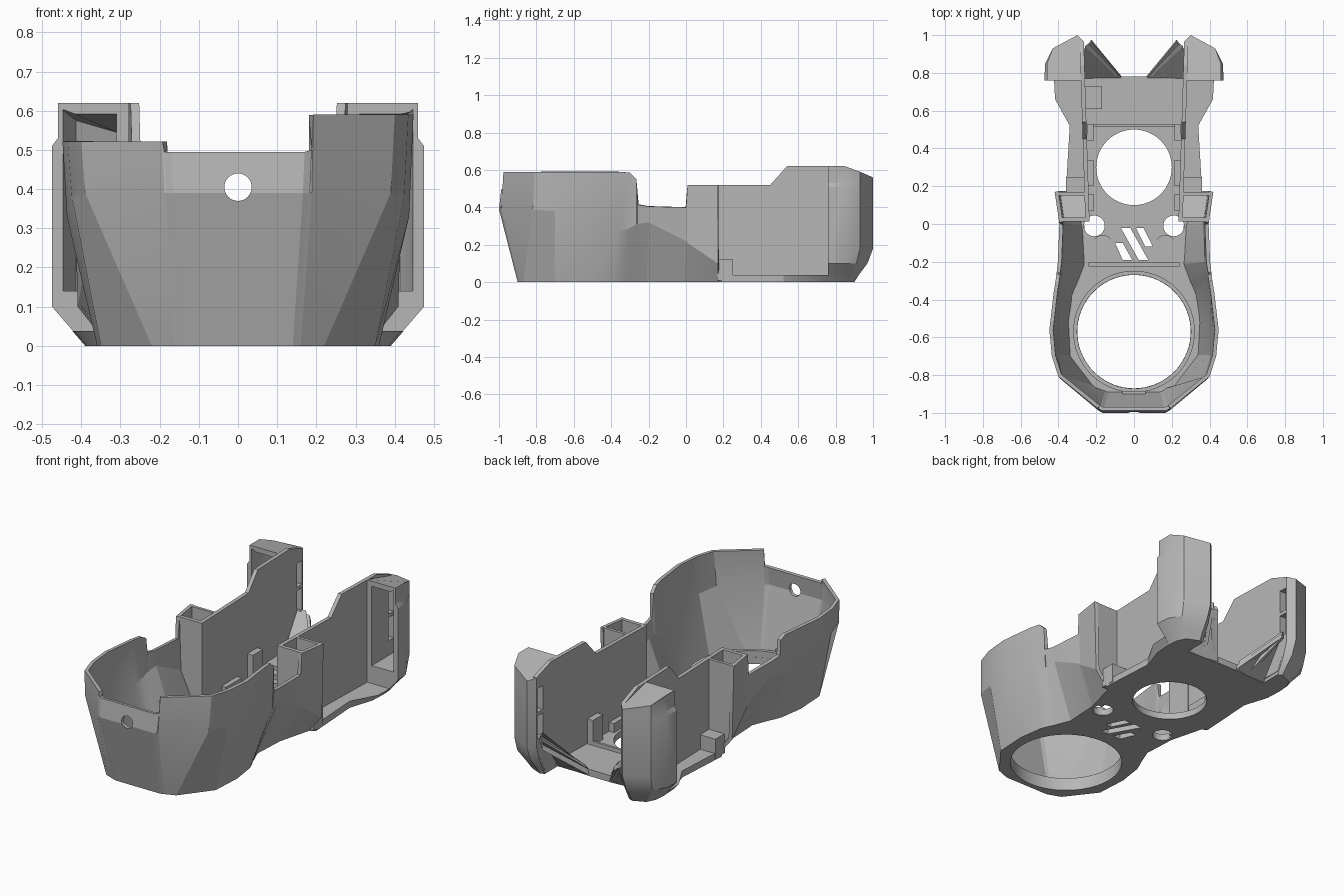
import bpy, bmesh, math

cube = bpy.data.objects.get("Cube")
if cube:
    bpy.data.objects.remove(cube, do_unlink=True)

grey = bpy.data.materials.new("plastic grey")
grey.use_nodes = True
grey.diffuse_color = (0.47, 0.47, 0.47, 1)
grey.node_tree.nodes["Principled BSDF"].inputs["Base Color"].default_value = (0.47, 0.47, 0.47, 1)


def add(name, verts, faces, fix=True):
    bm = bmesh.new()
    vs = [bm.verts.new(v) for v in verts]
    for f in faces:
        bm.faces.new([vs[i] for i in f])
    if fix:
        bmesh.ops.recalc_face_normals(bm, faces=bm.faces)
    me = bpy.data.meshes.new(name)
    bm.to_mesh(me)
    bm.free()
    me.materials.append(grey)
    ob = bpy.data.objects.new(name, me)
    bpy.context.collection.objects.link(ob)
    return ob


def loft(name, rings):
    """Closed solid through rings of equal length."""
    n = len(rings[0])
    verts = [p for r in rings for p in r]
    faces = [tuple(range(n)), tuple(range(len(verts) - n, len(verts)))]
    for k in range(len(rings) - 1):
        for i in range(n):
            j = (i + 1) % n
            faces.append((k * n + i, k * n + j, k * n + n + j, k * n + n + i))
    return add(name, verts, faces)


def prism(name, pts, axis, a, b):
    """Extrude a 2D outline along the y or z axis from a to b."""
    def at(p, h):
        return (p[0], h, p[1]) if axis == "y" else (p[0], p[1], h)
    return loft(name, [[at(p, h) for p in pts] for h in (a, b)])


def box(name, x0, x1, y0, y1, z0, z1):
    return prism(name, [(x0, y0), (x1, y0), (x1, y1), (x0, y1)], "z", z0, z1)


def circle(x, y, r, n=48):
    return [(x + r * math.cos(2 * math.pi * i / n), y + r * math.sin(2 * math.pi * i / n)) for i in range(n)]


def bake(ob):
    me = bpy.data.meshes.new_from_object(ob.evaluated_get(bpy.context.evaluated_depsgraph_get()))
    ob.modifiers.clear()
    ob.data = me


def cut(ob, cutters):
    for c in cutters:
        m = ob.modifiers.new("cut", "BOOLEAN")
        m.operation, m.solver, m.object = "DIFFERENCE", "EXACT", c
    bake(ob)
    for c in cutters:
        bpy.data.objects.remove(c, do_unlink=True)


def plate(name, loops, z0, z1):
    """Flat plate: first loop is the outline, the rest are holes."""
    cu = bpy.data.curves.new(name, "CURVE")
    cu.dimensions, cu.fill_mode, cu.extrude = "2D", "BOTH", (z1 - z0) / 2
    for lp in loops:
        sp = cu.splines.new("POLY")
        sp.points.add(len(lp) - 1)
        for p, q in zip(sp.points, lp):
            p.co = (q[0], q[1], 0, 1)
        sp.use_cyclic_u = True
    tmp = bpy.data.objects.new(name + "_curve", cu)
    bpy.context.collection.objects.link(tmp)
    me = bpy.data.meshes.new_from_object(tmp.evaluated_get(bpy.context.evaluated_depsgraph_get()))
    bpy.data.objects.remove(tmp, do_unlink=True)
    for v in me.vertices:
        v.co.z += (z0 + z1) / 2
    me.materials.clear()
    me.materials.append(grey)
    ob = bpy.data.objects.new(name, me)
    bpy.context.collection.objects.link(ob)
    return ob


def smooth(ob, deg):
    bpy.ops.object.select_all(action="DESELECT")
    ob.select_set(True)
    bpy.context.view_layer.objects.active = ob
    bpy.ops.object.shade_smooth_by_angle(angle=math.radians(deg))


# Faceted front bucket: bottom x, y, rim x, y, rim height on +x and -x sides, knee height
columns = [
    (.14, -.90, .17, -1.0, .495, .495, .39), (.155, -.8945, .188, -.99, .50, .495, .39),
    (.16, -.8927, .193, -.988, .59, .522, .39), (.22, -.87, .40, -.82, .59, .522, .39),
    (.35, -.70, .435, -.70, .59, .522, .38), (.36, -.52, .448, -.56, .59, .522, .33),
    (.34, -.38, .425, -.36, .59, .522, .27), (.325, -.34, .415, -.30, .585, .52, .29),
    (.31, -.31, .411, -.265, .55, .50, .31), (.305, -.30, .41, -.26, .415, .415, .31),
    (.27, -.21, .403, -.20, .405, .405, .32), (.28, -.02, .395, .0, .40, .40, .22),
    (.281, -.01, .396, .008, .52, .52, .21), (.33, .17, .42, .17, .52, .52, .10)]
strip = [(-c[0], c[1], -c[2], c[3], c[5], c[6]) for c in reversed(columns)] + [c[:5] + c[6:] for c in columns]
verts, faces = [], []
for bx, by, tx, ty, h, knee in strip:
    verts += [(bx, by, 0), (tx * .975, ty, knee), (tx, ty + (.012 if ty < -.8 else 0), h)]
for i in range(len(strip) - 1):
    for k in range(2):
        a, b = 3 * i + k, 3 * i + 3 + k
        faces.append((a, b, b + 1, a + 1))
bucket = add("front_bucket", verts, faces, fix=False)
sol = bucket.modifiers.new("thickness", "SOLIDIFY")
sol.thickness, sol.offset = .02, -1
bake(bucket)
cut(bucket, [prism("hole_cutter", circle(0, .405, .035, 32), "y", -1.1, -.85)])
smooth(bucket, 14)

# Floor with its openings, its rear edge flaring upward
half = [(.14, -.90), (.22, -.87), (.35, -.70), (.36, -.52), (.34, -.38), (.31, -.31), (.27, -.21),
        (.28, -.02), (.33, .17), (.36, .19), (.34, .52), (.385, .66), (.39, .76), (.07, .78)]
outline = half + [(-x, y) for x, y in reversed(half)]
vents = [[(-.07, -.02), (-.02, -.02), (.075, -.19), (.025, -.19)],
         [(-.10, -.10), (-.06, -.10), (-.01, -.19), (-.06, -.19)],
         [(.01, -.02), (.05, -.02), (.10, -.12), (.06, -.12)]]
holes = [circle(0, -.57, .30, 72), circle(0, .30, .20, 64), circle(.21, -.01, .055), circle(-.21, -.01, .055)]
floor = plate("floor", [outline] + holes + vents, 0, .038)
for v in floor.data.vertices:
    if v.co.z > .02 and v.co.y > .6 and abs(v.co.x) > .37:
        v.co.x *= 1.085
smooth(floor, 30)
ring = plate("front_ring", [circle(0, -.57, .322, 72), circle(0, -.57, .301, 72)], .03, .075)
smooth(ring, 30)

# Raised crossbars and clips on the floor
box("front_crossbar", -.24, .24, -.225, -.205, .03, .06)
box("rear_crossbar", -.25, .25, .515, .53, .03, .06)
box("front_clip", -.06, .06, -.90, -.885, .03, .085)
box("switch_frame", -.26, -.17, .61, .73, .03, .06)


def sided(s, pts):
    return [(s * p[0],) + tuple(p[1:]) for p in pts]


slots = [(.225, .355), (.375, .51)]
for s, side in ((1, "left"), (-1, "right")):
    def slot_cutters():
        return [box("slot_cutter", *sorted((s * .22, s * .33)), .91, .955, a, b) for a, b in slots]

    # Flat rear panel, spreading slightly toward the back
    prof = [(.03, .02), (.03, .52), (.45, .52), (.54, .62), (.84, .62), (.965, .575), (.965, .18), (.89, .02)]
    panel = loft(side + "_panel", [[(s * (.235 + .032 * y + dx), y, z) for y, z in prof] for dx in (0, .022)])
    cut(panel, slot_cutters())

    # Open pocket between the bucket wall and the panel, with a raised bottom
    prism(side + "_pocket_front", sided(s, [(.236, 0), (.285, 0), (.376, .21), (.39, .52), (.236, .52)]),
          "y", .012, .034)
    prism(side + "_pocket_back", sided(s, [(.24, 0), (.325, 0), (.40, .10), (.415, .52), (.24, .52)]),
          "y", .152, .169)
    loft(side + "_pocket_bottom", [[(s * .25, y, z0), (s * x, y, z0), (s * x, y, z1), (s * .25, y, z1)]
                                   for y, x, z0, z1 in ((.03, .375, .22, .24), (.16, .40, .11, .13))])
    prism(side + "_ledge_step", sided(s, [(.25, .165), (.36, .165), (.36, .25), (.25, .25)]), "z", .01, .12)

    # Curved hollow rear cap
    plan = [(.265, .76), (.475, .76), (.47, .85), (.43, .93), (.30, 1.0), (.265, .965)]
    foot = [(.265, .76), (.39, .76), (.385, .82), (.36, .87), (.29, .90), (.265, .89)]
    sill = [(.265, .76), (.423, .76), (.415, .825), (.385, .885), (.295, .925), (.265, .91)]
    flare = [(.265, .76), (.475, .76), (.468, .84), (.425, .91), (.30, .97), (.265, .94)]
    tops = [.62, .62, .62, .59, .56, .575]
    rings = [[(x, y, 0) for x, y in foot], [(x, y, .04) for x, y in sill], [(x, y, .10) for x, y in flare],
             [(x, y, .18) for x, y in plan], [(x, y, .51) for x, y in plan],
             [(min(x, .46), y, .53) for x, y in plan],
             [(min(x, .46), y, z) for (x, y), z in zip(plan, tops)]]
    cap = loft(side + "_rear_cap", [sided(s, r) for r in rings])
    hollow = [(.31, .7), (.447, .7), (.445, .845), (.413, .91), (.31, .965)]
    pocket = loft("pocket_cutter", [sided(s, [(x, y, .14) for x, y in hollow]),
                                    sided(s, [(x, y, z) for (x, y), z in zip(hollow, (.605, .605, .6, .575, .545))])])
    cut(cap, [pocket] + slot_cutters())
    smooth(cap, 28)

    # Slanted rear brace from floor to cap, with two ribs
    brace = [(.06, .775, .0), (.262, .775, .0), (.27, .92, .22), (.225, .975, .18)]
    loft(side + "_rear_brace", [sided(s, brace), sided(s, [(x, y - .01, z + .025) for x, y, z in brace])])
    for k, x in enumerate((.08, .15)):
        rib = [(x, .785, .02), (x + .02, .785, .02), (.262, .94, .20), (.24, .955, .19)]
        loft(f"{side}_brace_rib_{k}", [sided(s, rib), sided(s, [(a, b, c + .04) for a, b, c in rib])])

    # Small floor details: pads, bosses and panel clips
    prism(side + "_floor_pad", sided(s, [(.10, -.20), (.26, -.20), (.27, -.08), (.10, -.08)]), "z", .03, .045)
    plate(side + "_boss", [circle(s * .165, -.11, .052)], .04, .052)
    plate(side + "_pin", [circle(s * .20, -.27, .025, 24)], .03, .042)
    for y0, y1, z1 in ((.07, .16, .06), (.20, .34, .09), (.44, .53, .18)):
        box(side + "_panel_clip", *sorted((s * .215, s * .25)), y0, y1, .03, z1)
